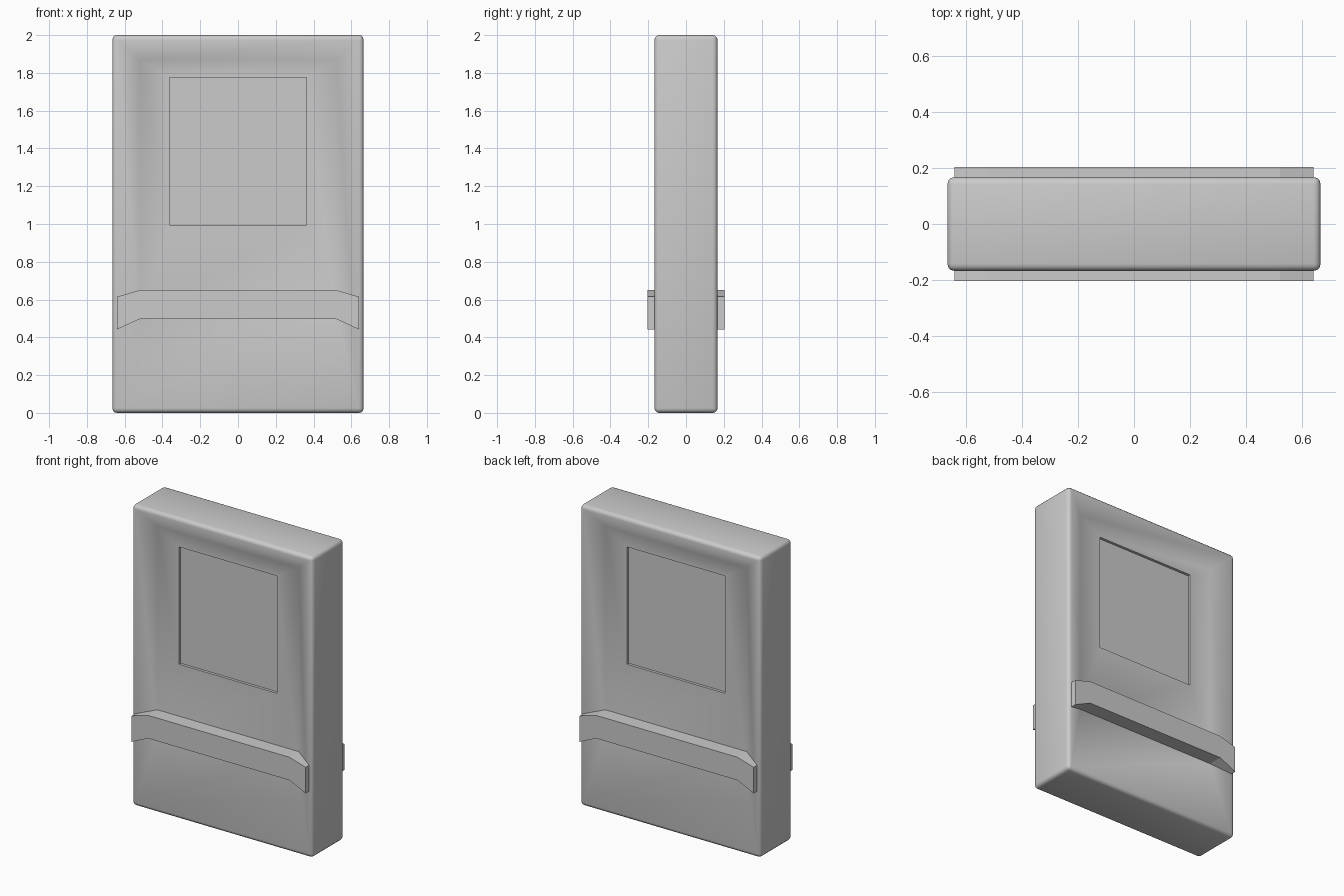
import bpy, bmesh, math
from mathutils import Vector

if "Cube" in bpy.data.objects:
    bpy.data.objects.remove(bpy.data.objects["Cube"])

W, D, H = 1.33, 0.334, 2.0
DISH = (0.52, 0.5, 1.87, 0.105)    # half width, z0, z1, distance of floor from y=0
WIN = (0.362, 0.995, 1.775, 0.105)
RECESS = 0.018


def finish(bm, name):
    bmesh.ops.recalc_face_normals(bm, faces=bm.faces)
    mesh = bpy.data.meshes.new(name)
    bm.to_mesh(mesh)
    bm.free()
    ob = bpy.data.objects.new(name, mesh)
    bpy.context.collection.objects.link(ob)
    return ob


def inset_to(bm, face, s, rect):
    """Inset a face and fit the inner quad to a given rectangle."""
    bmesh.ops.inset_region(bm, faces=[face], thickness=0.05)
    mid = face.calc_center_median()
    hw, z0, z1, y = rect
    for v in face.verts:
        v.co = Vector((-hw if v.co.x < mid.x else hw, s * y,
                       z0 if v.co.z < mid.z else z1))
    bm.normal_update()


# Body: rounded slab
bm = bmesh.new()
bmesh.ops.create_cube(bm, size=1)
for v in bm.verts:
    v.co = Vector((v.co.x * W, v.co.y * D, (v.co.z + 0.5) * H))
bmesh.ops.bevel(bm, geom=bm.edges[:], offset=0.025, segments=3,
                profile=0.5, affect='EDGES')

# Dished panel with a recessed window, front and back
for s in (-1, 1):
    bm.normal_update()
    face = max(bm.faces, key=lambda f: f.calc_area() if f.normal.y * s > 0.99 else 0)
    inset_to(bm, face, s, DISH)
    inset_to(bm, face, s, WIN)
    ext = bmesh.ops.extrude_discrete_faces(bm, faces=[face])['faces'][0]
    bmesh.ops.translate(bm, verts=ext.verts[:], vec=(0, -s * RECESS, 0))
body = finish(bm, "body")
bpy.context.view_layer.objects.active = body
body.select_set(True)
bpy.ops.object.shade_smooth_by_angle(angle=math.radians(50))

# Ledge bars with drooping ends, front and back
half = [(0.64, 0.442), (0.64, 0.615), (0.52, 0.65)]
profile = [(0.52, 0.497)] + half
profile += [(-x, z) for x, z in reversed(profile)]
for name, s in (("front_ledge", -1), ("back_ledge", 1)):
    bm = bmesh.new()
    face = bm.faces.new([bm.verts.new((x, s * 0.1, z)) for x, z in profile])
    ext = bmesh.ops.extrude_face_region(bm, geom=[face])['geom']
    bmesh.ops.translate(bm, verts=[g for g in ext if isinstance(g, bmesh.types.BMVert)],
                        vec=(0, s * 0.103, 0))
    finish(bm, name)
